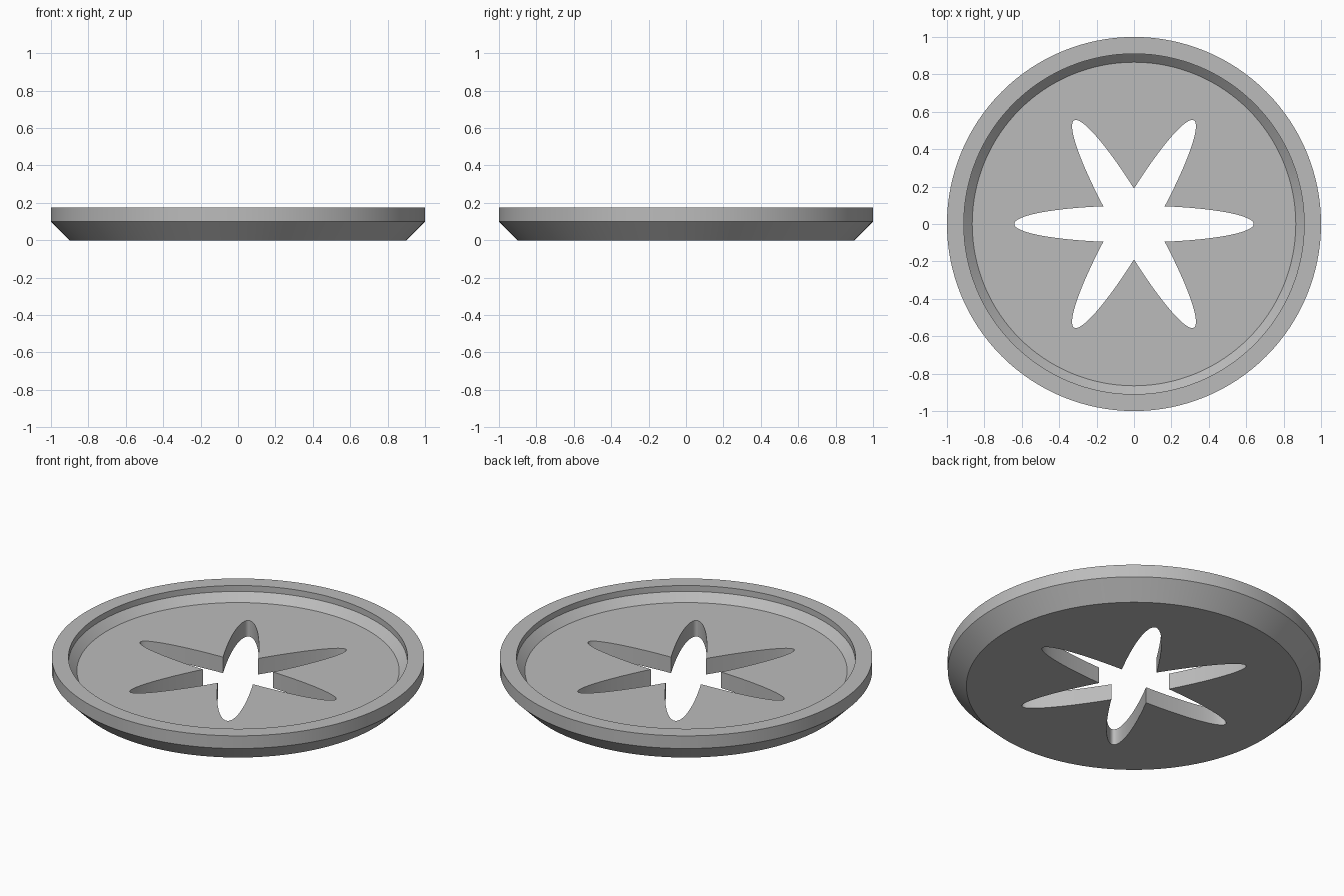
import bpy
import bmesh
import math

cube = bpy.data.objects.get("Cube")
if cube:
    bpy.data.objects.remove(cube, do_unlink=True)

SEGMENTS = 128
# Radius and height of each edge, from bottom centre to floor centre
PROFILE = [(0, 0), (0.9, 0), (1, 0.1), (1, 0.175), (0.91, 0.175),
           (0.91, 0.14), (0.865, 0.095), (0, 0.095)]

grey = bpy.data.materials.new("plain grey")
grey.use_nodes = True
color = (0.5, 0.5, 0.5, 1)
grey.diffuse_color = color
grey.node_tree.nodes["Principled BSDF"].inputs["Base Color"].default_value = color


def add_object(name, bm):
    bmesh.ops.recalc_face_normals(bm, faces=bm.faces)
    mesh = bpy.data.meshes.new(name)
    bm.to_mesh(mesh)
    bm.free()
    mesh.materials.append(grey)
    obj = bpy.data.objects.new(name, mesh)
    bpy.context.collection.objects.link(obj)
    return obj


# Shallow dish, turned from its profile
bm = bmesh.new()
verts = [bm.verts.new((r, 0, z)) for r, z in PROFILE]
edges = [bm.edges.new(pair) for pair in zip(verts, verts[1:])]
bmesh.ops.spin(bm, geom=verts + edges, axis=(0, 0, 1), cent=(0, 0, 0),
               angle=math.tau, steps=SEGMENTS, use_merge=True)
bmesh.ops.remove_doubles(bm, verts=bm.verts, dist=0.0001)
dish = add_object("drain_dish", bm)

# Three crossing ellipses cut the six-petal opening
for i in range(3):
    bm = bmesh.new()
    bmesh.ops.create_cone(bm, cap_ends=True, segments=96,
                          radius1=1, radius2=1, depth=1)
    bmesh.ops.scale(bm, vec=(0.64, 0.098, 1), verts=bm.verts)
    cutter = add_object(f"petal_cutter_{i + 1}", bm)
    cutter.rotation_euler.z = i * math.pi / 3
    cutter.hide_render = True
    cutter.hide_set(True)
    cut = dish.modifiers.new(f"petal_cut_{i + 1}", "BOOLEAN")
    cut.operation = "DIFFERENCE"
    cut.solver = "EXACT"
    cut.object = cutter

# Apply the cuts, then smooth the curved walls and keep the rims sharp
bpy.ops.object.select_all(action="DESELECT")
dish.select_set(True)
bpy.context.view_layer.objects.active = dish
for name in [m.name for m in dish.modifiers]:
    bpy.ops.object.modifier_apply(modifier=name)
for obj in [o for o in bpy.data.objects if o.name.startswith("petal_cutter")]:
    bpy.data.objects.remove(obj, do_unlink=True)
bpy.ops.object.shade_smooth_by_angle(angle=math.radians(30))
